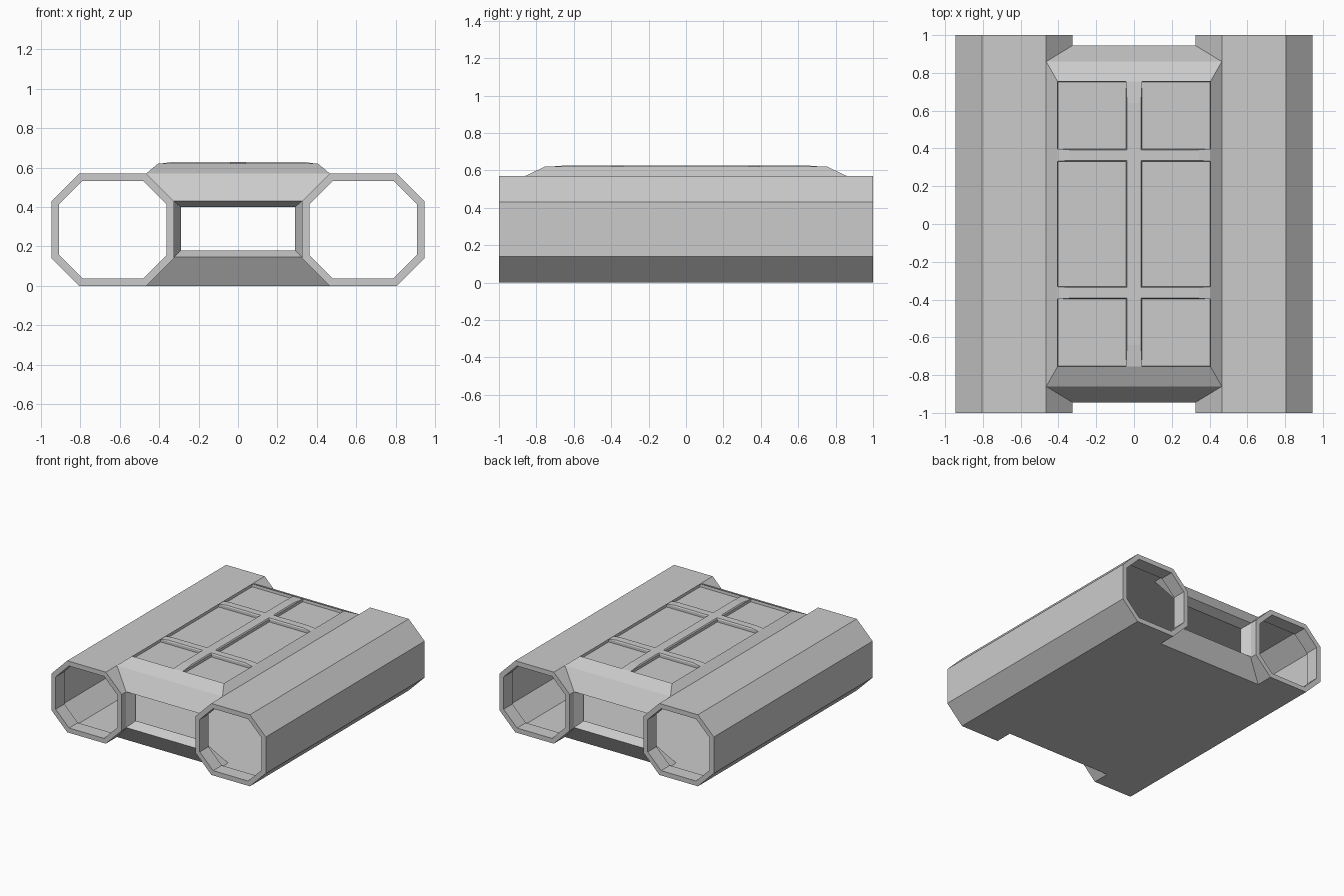
import bpy, bmesh

cube = bpy.data.objects.get("Cube")
if cube:
    bpy.data.objects.remove(cube)

grey = bpy.data.materials.new("plain_grey")
grey.use_nodes = True
COLOUR = (0.6, 0.6, 0.6, 1)
grey.diffuse_color = COLOUR
grey.node_tree.nodes["Principled BSDF"].inputs["Base Color"].default_value = COLOUR


def loft(name, rings):
    """Closed solid through a list of equal-length rings of points."""
    bm = bmesh.new()
    loops = [[bm.verts.new(p) for p in ring] for ring in rings]
    n = len(loops[0])
    for a, b in zip(loops, loops[1:]):
        for i in range(n):
            j = (i + 1) % n
            bm.faces.new((a[i], a[j], b[j], b[i]))
    bm.faces.new(loops[0])
    bm.faces.new(loops[-1])
    bmesh.ops.recalc_face_normals(bm, faces=bm.faces)
    mesh = bpy.data.meshes.new(name)
    bm.to_mesh(mesh)
    bm.free()
    mesh.materials.append(grey)
    obj = bpy.data.objects.new(name, mesh)
    bpy.context.collection.objects.link(obj)
    return obj


def octagon_tube(name, side, inset, half_length):
    """Octagonal prism along y, shrunk by inset on every side."""
    cx, cz, hx, hz = 0.635 * side, 0.285, 0.31 - inset, 0.285 - inset
    c = 0.14 - inset * 0.586
    corner = [(hx, hz - c), (hx - c, hz)]
    pts = (corner + [(-x, z) for x, z in reversed(corner)]
           + [(-x, -z) for x, z in corner] + [(x, -z) for x, z in reversed(corner)])
    return loft(name, [[(cx + x, y, cz + z) for x, z in pts]
                       for y in (-half_length, half_length)])


def middle_body(name, y_flat, y_mid, inset):
    """Prism across x whose ends slope back above and below."""
    low, high = 0.145 + inset / 2, 0.43 - inset / 2
    half = [(y_flat, inset), (y_mid, low), (y_mid, high), (y_flat, 0.57 - inset)]
    pts = half + [(-y, z) for y, z in reversed(half)]
    return loft(name, [[(x, y, z) for y, z in pts] for x in (-0.6, 0.6)])


def rect(hx, hy, z):
    return [(-hx, -hy, z), (hx, -hy, z), (hx, hy, z), (-hx, hy, z)]


def opening(y, hx, low, high):
    return [(-hx, y, low), (hx, y, low), (hx, y, high), (-hx, y, high)]


# Outer body: two octagonal tubes joined by a middle section
shell = middle_body("body_shell", 0.86, 0.945, 0)
steps = [(octagon_tube("tube", s, 0, 1.0), 'UNION') for s in (-1, 1)]

# Hollow tubes with a thicker rim at each end
for s in (-1, 1):
    steps.append((octagon_tube("bore", s, 0.038, 1.1), 'DIFFERENCE'))
    steps.append((octagon_tube("inner_bore", s, 0.022, 0.89), 'DIFFERENCE'))

# Shared cavity, and funnel openings at the front and back
steps.append((middle_body("cavity", 0.80, 0.87, 0.022), 'DIFFERENCE'))
for s in (-1, 1):
    funnel = loft("funnel", [opening(s * 1.05, 0.325, 0.145, 0.43),
                             opening(s * 0.945, 0.325, 0.145, 0.43),
                             opening(s * 0.88, 0.29, 0.18, 0.40),
                             opening(s * 0.80, 0.29, 0.18, 0.40)])
    steps.append((funnel, 'DIFFERENCE'))

for tool, operation in steps:
    tool.hide_render = True
    mod = shell.modifiers.new(tool.name, 'BOOLEAN')
    mod.operation, mod.object, mod.solver = operation, tool, 'EXACT'
bpy.context.view_layer.update()
result = bpy.data.meshes.new_from_object(
    shell.evaluated_get(bpy.context.evaluated_depsgraph_get()))
shell.modifiers.clear()
shell.data = result
for tool, _ in steps:
    bpy.data.objects.remove(tool)

# Raised top deck with sloped edges and a sunken tray
loft("top_deck", [rect(0.465, 0.86, 0.565), rect(0.465, 0.86, 0.57),
                  rect(0.405, 0.755, 0.62), rect(0.403, 0.753, 0.597)])


def rib(name, hx, hy, y=0):
    """Low bar on the deck."""
    obj = loft(name, [rect(hx, hy, 0.59), rect(hx, hy, 0.618),
                      rect(hx * 0.85, hy * 0.85, 0.627)])
    obj.location.y = y


# Ribs dividing the deck into six panels
rib("long_rib", 0.043, 0.754)
for label, y in (("front", -0.365), ("back", 0.365)):
    rib(label + "_cross_rib", 0.404, 0.033, y)
